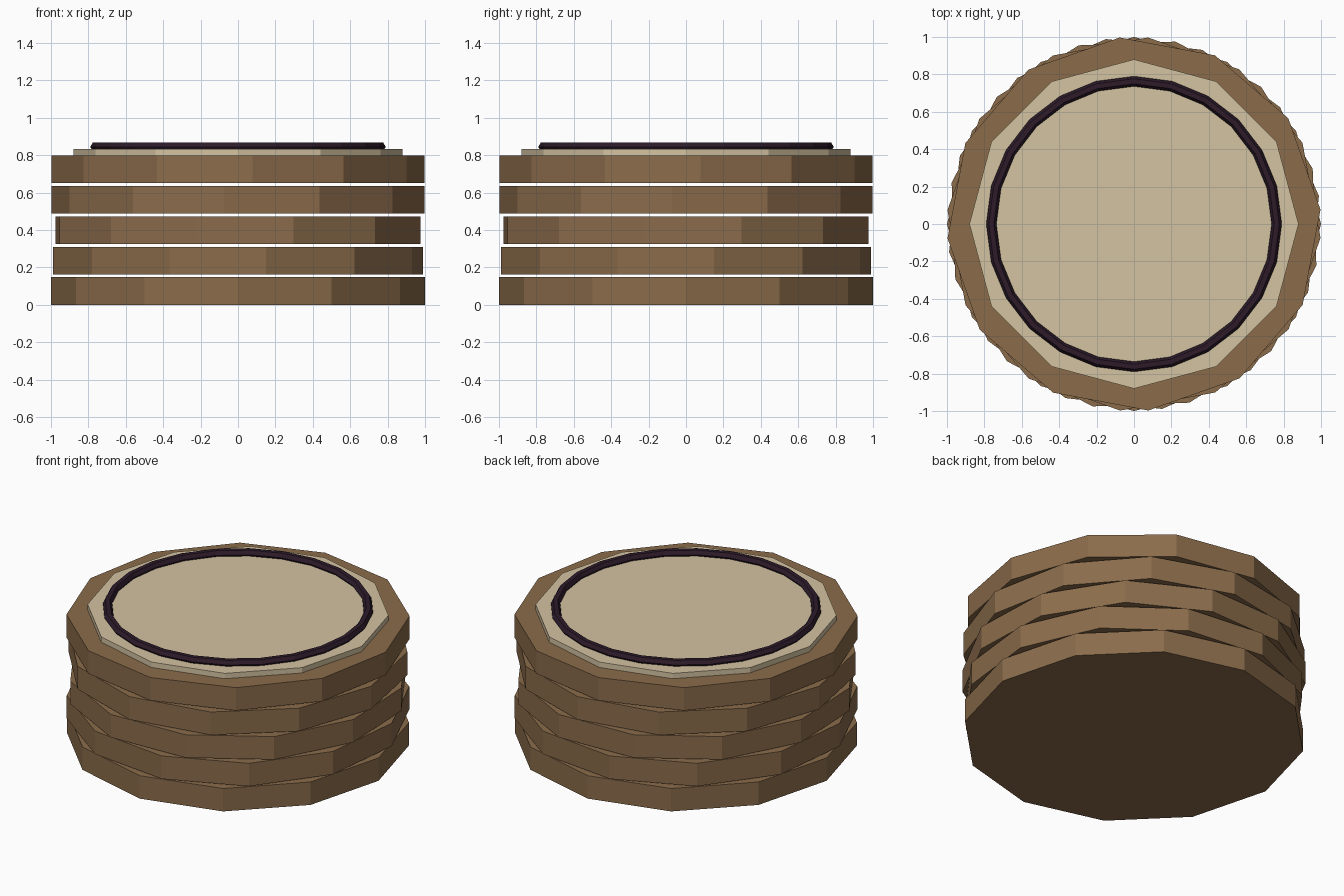
import bpy
import math

if "Cube" in bpy.data.objects:
    bpy.data.objects.remove(bpy.data.objects["Cube"], do_unlink=True)


def material(name, srgb):
    """Flat material from an sRGB colour given in 0-255 steps."""
    linear = [((c / 255 + 0.055) / 1.055) ** 2.4 for c in srgb]
    mat = bpy.data.materials.new(name)
    mat.use_nodes = True
    mat.diffuse_color = (*linear, 1)
    shader = next(n for n in mat.node_tree.nodes if n.type == 'BSDF_PRINCIPLED')
    shader.inputs["Base Color"].default_value = (*linear, 1)
    return mat


def finish(name, mat):
    obj = bpy.context.object
    obj.name = obj.data.name = name
    obj.data.materials.append(mat)
    return obj


def disc(name, radius, bottom, top, turn, mat):
    """Twelve-sided slab with a corner on the x axis before turning."""
    bpy.ops.mesh.primitive_cylinder_add(
        vertices=12, radius=radius, depth=top - bottom,
        location=(0, 0, (bottom + top) / 2), rotation=(0, 0, turn))
    return finish(name, mat)


wood = material("brown wood", (139, 108, 75))
cream = material("pale cream", (212, 195, 161))
plum = material("dark plum", (45, 27, 42))

# Stacked slabs, each turned a little further than the one below
LAYERS, PITCH, THICKNESS, TWIST = 5, 0.1625, 0.1475, 0.15
for i in range(LAYERS):
    disc(f"wood_layer_{i + 1}", 1, i * PITCH, i * PITCH + THICKNESS, i * TWIST, wood)

# Pale plate resting on the top slab
stack_top = (LAYERS - 1) * PITCH + THICKNESS
disc("top_plate", 0.88, stack_top, 0.832, 0, cream)

# Dark ring half sunk into the plate
bpy.ops.mesh.primitive_torus_add(
    major_segments=24, minor_segments=6, major_radius=0.763, minor_radius=0.027,
    location=(0, 0, 0.844))
finish("top_ring", plum)
